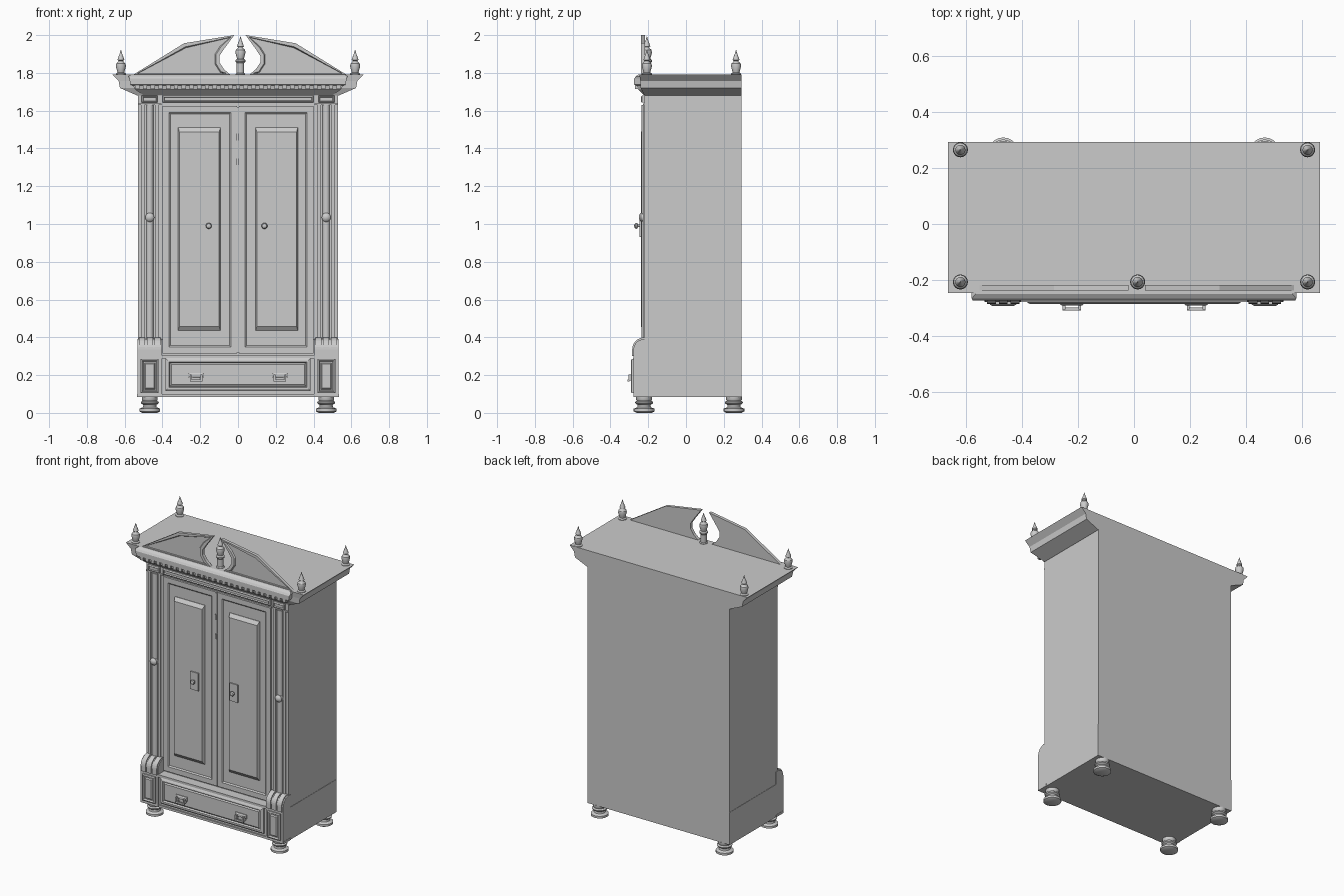
import bpy, bmesh, math
from mathutils import Vector

if "Cube" in bpy.data.objects:
    bpy.data.objects.remove(bpy.data.objects["Cube"])


def finish(name, bm, smooth=False):
    bmesh.ops.recalc_face_normals(bm, faces=bm.faces)
    me = bpy.data.meshes.new(name)
    bm.to_mesh(me)
    bm.free()
    ob = bpy.data.objects.new(name, me)
    bpy.context.collection.objects.link(ob)
    if smooth:
        bpy.context.view_layer.objects.active = ob
        ob.select_set(True)
        bpy.ops.object.shade_smooth_by_angle(angle=math.radians(35))
        ob.select_set(False)
    return ob


def loft(name, rings):
    """Skin a stack of equal-length point rings and cap both ends."""
    bm = bmesh.new()
    vs = [[bm.verts.new(p) for p in r] for r in rings]
    n = len(rings[0])
    for a, b in zip(vs, vs[1:]):
        for i in range(n):
            j = (i + 1) % n
            bm.faces.new((a[i], a[j], b[j], b[i]))
    bm.faces.new(vs[0])
    bm.faces.new(vs[-1])
    return finish(name, bm)


def panel(name, x0, x1, z0, z1, steps):
    """Rectangular panel facing -y; steps are (inset, y) from back to front."""
    x0, x1 = sorted((x0, x1))
    return loft(name, [[(x0 + i, y, z0 + i), (x1 - i, y, z0 + i),
                        (x1 - i, y, z1 - i), (x0 + i, y, z1 - i)] for i, y in steps])


def box(name, x0, x1, y0, y1, z0, z1):
    return panel(name, x0, x1, z0, z1, [(0, y1), (0, y0)])


def extrude_x(name, prof, x0, x1):
    return loft(name, [[(x, y, z) for y, z in prof] for x in (x0, x1)])


def lathe(name, prof, loc, forward=False, seg=20):
    """Turned part; prof is (radius, height), along z or pointing to -y."""
    rings = []
    for r, h in prof:
        ring = []
        for k in range(seg):
            a = math.tau * k / seg
            p = Vector((r * math.cos(a), r * math.sin(a), h))
            if forward:
                p = Vector((p.x, -p.z, p.y))
            ring.append(p + Vector(loc))
        rings.append(ring)
    ob = loft(name, rings)
    bpy.context.view_layer.objects.active = ob
    ob.select_set(True)
    bpy.ops.object.shade_smooth_by_angle(angle=math.radians(35))
    ob.select_set(False)
    return ob


# Carcass and base
box("carcass", -.53, .53, -.213, .293, .30, 1.70)
box("base", -.532, .532, -.268, .293, .085, .305)
box("base_rail", -.535, .535, -.276, -.2, .085, .10)
box("drawer_ledge", -.405, .405, -.278, -.2, .288, .305)

# Feet
foot = [(.04, 0), (.055, .008), (.055, .022), (.036, .03), (.034, .042),
        (.046, .05), (.048, .058), (.038, .064), (.042, .07), (.042, .087)]
for x in (-.467, .467):
    for y in (-.222, .254):
        lathe("foot", foot, (x, y, 0))

# Drawer front with raised frame and two drop handles
panel("drawer_front", -.385, .385, .115, .29,
      [(0, -.26), (0, -.278), (.012, -.285), (.02, -.285), (.026, -.275), (.034, -.281)])
for x in (-.222, .222):
    panel("handle_plate", x - .042, x + .042, .187, .212, [(0, -.27), (0, -.287), (.006, -.291)])
    panel("handle_plate_drop", x - .02, x + .02, .165, .19, [(0, -.27), (0, -.287), (.005, -.29)])
    for s in (-1, 1):
        box("handle_post", x + s * .028 - .005, x + s * .028 + .005, -.305, -.28, .172, .202)
    box("handle_bail", x - .033, x + .033, -.309, -.299, .165, .177)

# Scroll-topped corner blocks and pilasters
def scroll(front, top, low):
    r = top - .335
    arc = [(front + r * (1 - math.cos(t)), .335 + r * math.sin(t))
           for t in [math.pi / 2 * k / 8 for k in range(9)]]
    return [(-.2, low), (front, low)] + arc + [(-.2, top)]

for s in (-1, 1):
    extrude_x("corner_block", scroll(-.278, .39, .085), s * .403, s * .533)
    for c in (.425, .467, .509):
        extrude_x("scroll_rib", scroll(-.285, .40, .30), s * (c - .016), s * (c + .016))
    panel("corner_block_panel", s * .42, s * .515, .105, .285,
          [(0, -.27), (0, -.288), (.008, -.292), (.014, -.283), (.02, -.283), (.026, -.29)])
    box("pilaster", s * .405, s * .53, -.219, -.2, .36, 1.68)
    for c in (.43, .505):
        box("pilaster_fillet", s * (c - .009), s * (c + .009), -.228, -.21, .38, 1.63)
    lathe("pilaster_reed", [(.019, .38), (.019, 1.63)], (s * .467, -.216, 0))
    lathe("pilaster_rosette", [(.024, 0), (.024, .022), (.018, .03), (.006, .035)],
          (s * .467, -.215, 1.035), True)
    box("capital_band", s * .405, s * .53, -.228, -.2, 1.63, 1.638)
    panel("capital_block", s * .425, s * .51, 1.642, 1.68,
          [(0, -.21), (0, -.232), (.006, -.238), (.01, -.232)])

# Frieze panel
panel("frieze_panel", -.40, .40, 1.642, 1.68, [(0, -.21), (0, -.23), (.007, -.236), (.011, -.228)])

# Doors with recessed field, bevelled centre panel, lock plate and knob
for s, kx in ((-1, -.155), (1, .14)):
    panel("door", s * .004, s * .40, .315, 1.625,
          [(0, -.2), (0, -.226), (.034, -.226), (.042, -.219)])
    xs = (.205 - .112, .205 + .112)
    xi = (.205 - .105, .205 + .105)
    loft("door_panel", [[(s * a[0], y, z0), (s * a[1], y, z0), (s * a[1], y, z1), (s * a[0], y, z1)]
                        for a, y, z0, z1 in ((xs, -.215, .435, 1.51), (xs, -.222, .435, 1.51),
                                             (xi, -.239, .458, 1.487))])
    box("lock_plate", kx - .03, kx + .03, -.246, -.23, .93, 1.05)
    lathe("door_knob", [(.007, 0), (.007, .014), (.014, .018), (.016, .024), (.012, .031), (.004, .034)],
          (kx, -.24, .99), True, 16)
box("door_meeting_strip", -.008, .004, -.231, -.21, .32, 1.62)
for z in (1.33, 1.46):
    box("door_catch", -.007, .006, -.236, -.22, z - .018, z + .018)

# Cornice: wide side-overhanging top plus projecting front moulding
def cornice(name, rows, back):
    loft(name, [[(-x, y, z), (x, y, z), (x, back, z), (-x, back, z)] for x, y, z in rows])

cornice("cornice", [(.665, -.247, 1.792), (.632, -.242, 1.757), (.625, -.24, 1.72),
                    (.533, -.22, 1.68)], .293)
cornice("cornice_front_moulding", [(.565, -.25, 1.792), (.58, -.266, 1.782), (.575, -.274, 1.77),
                                   (.57, -.274, 1.738), (.555, -.258, 1.732), (.545, -.254, 1.712),
                                   (.50, -.222, 1.682)], -.2)
for k in range(27):
    x = -.533 + k * .041
    box("dentil", x - .011, x + .011, -.27, -.24, 1.716, 1.738)

# Broken pediment halves with raised border
half = [(.565, 1.79), (.295, 1.957), (.03, 2.0), (.085, 1.925), (.108, 1.89), (.108, 1.855),
        (.085, 1.82), (.05, 1.79)]
for s in (-1, 1):
    bm = bmesh.new()
    f = bm.faces.new([bm.verts.new((.01 + s * x, -.217, z)) for x, z in half])
    g = bmesh.ops.extrude_face_region(bm, geom=[f])
    front = [e for e in g["geom"] if isinstance(e, bmesh.types.BMFace)][0]
    bmesh.ops.translate(bm, vec=(0, -.021, 0), verts=front.verts[:])
    bmesh.ops.recalc_face_normals(bm, faces=bm.faces)
    bmesh.ops.inset_region(bm, faces=[front], thickness=.02)
    bmesh.ops.inset_region(bm, faces=[front], thickness=.006)
    bmesh.ops.translate(bm, vec=(0, .009, 0), verts=front.verts[:])
    finish("pediment_half", bm)

# Turned finials
tip = [(.027, .0), (.027, .008), (.018, .014), (.02, .022), (.027, .048), (.024, .062), (.013, .072),
       (.012, .076), (.018, .081), (.016, .088), (.006, .115), (.001, .133)]
for x in (-.62, .62):
    for y in (-.207, .265):
        lathe("finial", tip, (x, y, 1.788), seg=16)
lathe("centre_finial", [(.025, 1.785), (.025, 1.795), (.02, 1.80), (.02, 1.852)] +
      [(r, z + 1.86) for r, z in tip], (.013, -.207, 0), seg=16)
